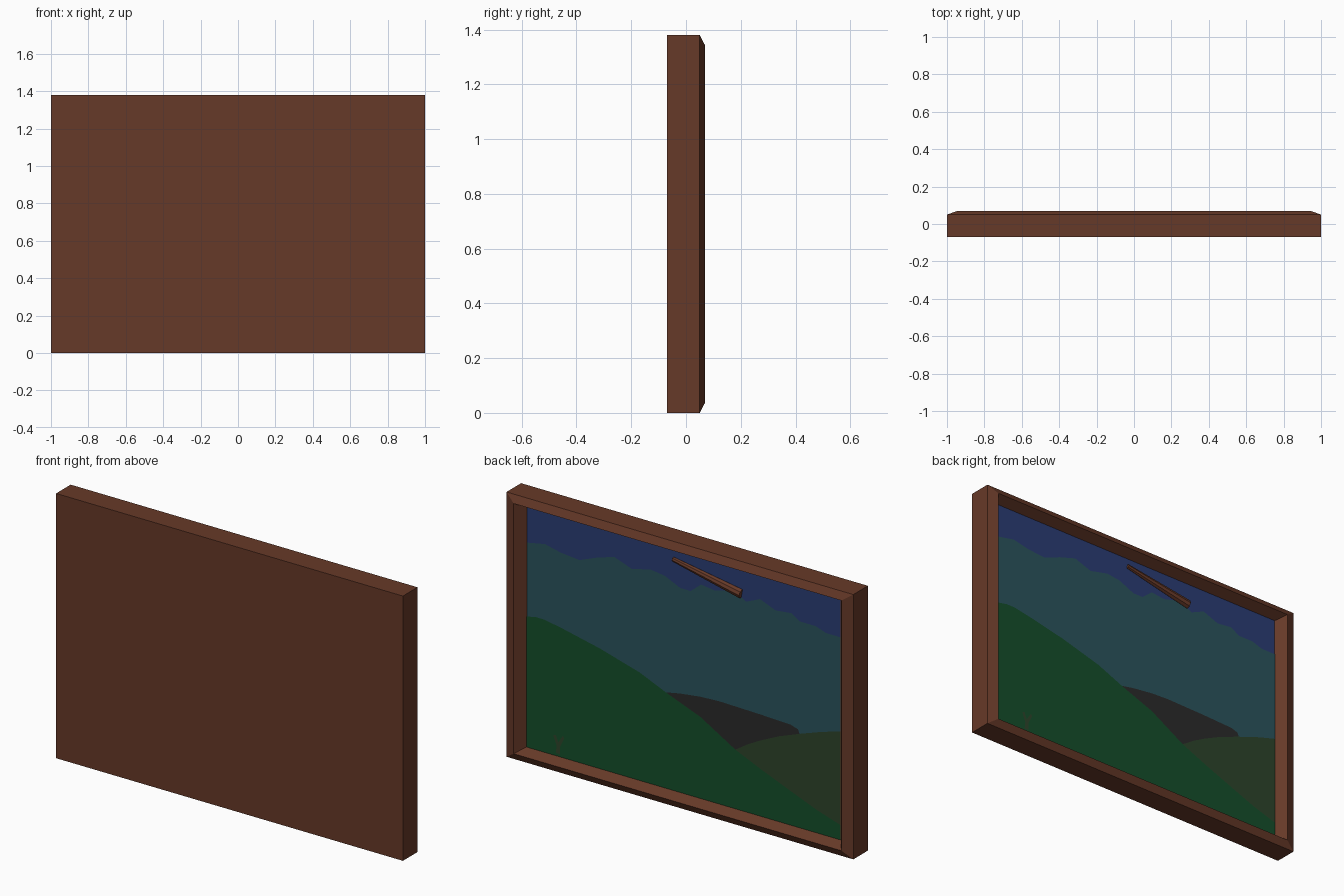
import bpy, bmesh, math
from mathutils import Vector

cube = bpy.data.objects.get("Cube")
if cube:
    bpy.data.objects.remove(cube, do_unlink=True)

HALF_W, HALF_H = 1.0, 0.69
INNER = 0.905          # painting size relative to the frame
CANVAS_Y = 0.017


def material(name, rgb):
    m = bpy.data.materials.new(name)
    m.use_nodes = True
    col = (*rgb, 1)
    m.diffuse_color = col
    bsdf = m.node_tree.nodes["Principled BSDF"]
    bsdf.inputs["Base Color"].default_value = col
    bsdf.inputs["Roughness"].default_value = 0.8
    return m


wood = material("brown wood", (0.134, 0.041, 0.021))
navy = material("navy sky", (0.023, 0.046, 0.176))
teal = material("teal haze", (0.024, 0.088, 0.107))
green = material("hill green", (0.007, 0.077, 0.023))
olive = material("dark olive", (0.026, 0.057, 0.024))
grey = material("charcoal", (0.024, 0.024, 0.024))


def finish(name, bm, mat):
    me = bpy.data.meshes.new(name)
    bm.to_mesh(me)
    bm.free()
    me.materials.append(mat)
    ob = bpy.data.objects.new(name, me)
    bpy.context.collection.objects.link(ob)
    return ob


def rect(scale):
    """Corners of the frame rectangle scaled about its centre, as (x, z)."""
    w, h = HALF_W * scale, HALF_H * scale
    return [(-w, HALF_H - h), (w, HALF_H - h), (w, HALF_H + h), (-w, HALF_H + h)]


def layer(name, outline, level, mat):
    """One painted shape lying just above the canvas, facing the back."""
    bm = bmesh.new()
    y = CANVAS_Y + 0.001 * level
    face = bm.faces.new([bm.verts.new((x, y, z)) for x, z in outline])
    face.normal_update()
    if face.normal.y < 0:
        face.normal_flip()
    return finish(name, bm, mat)


def land(name, skyline, level, mat):
    """A painted shape running from a skyline down to the painting's bottom edge."""
    bottom = HALF_H * (1 - INNER)
    outline = skyline + [(skyline[-1][0], bottom), (skyline[0][0], bottom)]
    return layer(name, outline, level, mat)


# Frame: solid block with a bevelled lip and a sunken canvas bed
bm = bmesh.new()
loops = []
for scale, y in [(1, -0.07), (1, 0.05), (0.945, 0.07), (INNER, CANVAS_Y)]:
    loops.append([bm.verts.new((x, y, z)) for x, z in rect(scale)])
bm.faces.new(loops[0])
bm.faces.new(loops[-1])
for a, b in zip(loops, loops[1:]):
    for i in range(4):
        j = (i + 1) % 4
        bm.faces.new((a[i], a[j], b[j], b[i]))
bmesh.ops.recalc_face_normals(bm, faces=bm.faces)
finish("frame", bm, wood)

# Painted landscape, from the furthest layer to the nearest
layer("sky", rect(INNER), 1, navy)

land("haze", [
    (INNER, 1.13), (0.8, 1.15), (0.71, 1.13), (0.6, 1.12), (0.5, 1.16),
    (0.4, 1.19), (0.3, 1.155), (0.19, 1.18), (0.11, 1.17), (0.02, 1.13),
    (-0.04, 1.13), (-0.1, 1.18), (-0.18, 1.17), (-0.29, 1.2), (-0.36, 1.16),
    (-0.44, 1.195), (-0.53, 1.16), (-0.62, 1.17), (-0.67, 1.14),
    (-0.76, 1.14), (-0.82, 1.12), (-INNER, 1.12)], 2, teal)

land("dark_mound", [
    (0.1, 0.565), (0.02, 0.58), (-0.1, 0.595), (-0.21, 0.6), (-0.44, 0.595),
    (-0.62, 0.588), (-0.66, 0.575), (-0.67, 0.55)], 3, grey)

land("far_hill", [
    (-0.25, 0.32), (-0.3, 0.374), (-0.37, 0.42), (-0.44, 0.458),
    (-0.55, 0.51), (-0.67, 0.555), (-0.8, 0.6), (-INNER, 0.63)], 4, olive)

land("near_hill", [
    (INNER, 0.746), (0.85, 0.757), (0.8, 0.757), (0.69, 0.737), (0.48, 0.692),
    (0.25, 0.628), (0.1, 0.565), (-0.1, 0.49), (-0.3, 0.374), (-0.45, 0.31),
    (-0.62, 0.243), (-0.77, 0.185), (-INNER, 0.143)], 5, green)

# Small forked sprout painted on the near hill
layer("sprout", [
    (0.735, 0.08), (0.73, 0.12), (0.75, 0.17), (0.735, 0.175), (0.72, 0.14),
    (0.695, 0.18), (0.685, 0.17), (0.71, 0.12), (0.71, 0.08)], 6, olive)

# Tapered stick resting on the sky
tip, end = Vector((0.06, 0.02, 1.27)), Vector((-0.335, 0.02, 1.195))
axis = end - tip
bm = bmesh.new()
bmesh.ops.create_cone(bm, cap_ends=True, segments=8, radius1=0.012,
                      radius2=0.024, depth=axis.length)
stick = finish("stick", bm, wood)
stick.rotation_mode = "QUATERNION"
stick.rotation_quaternion = axis.to_track_quat("Z", "Y")
stick.location = (tip + end) / 2
